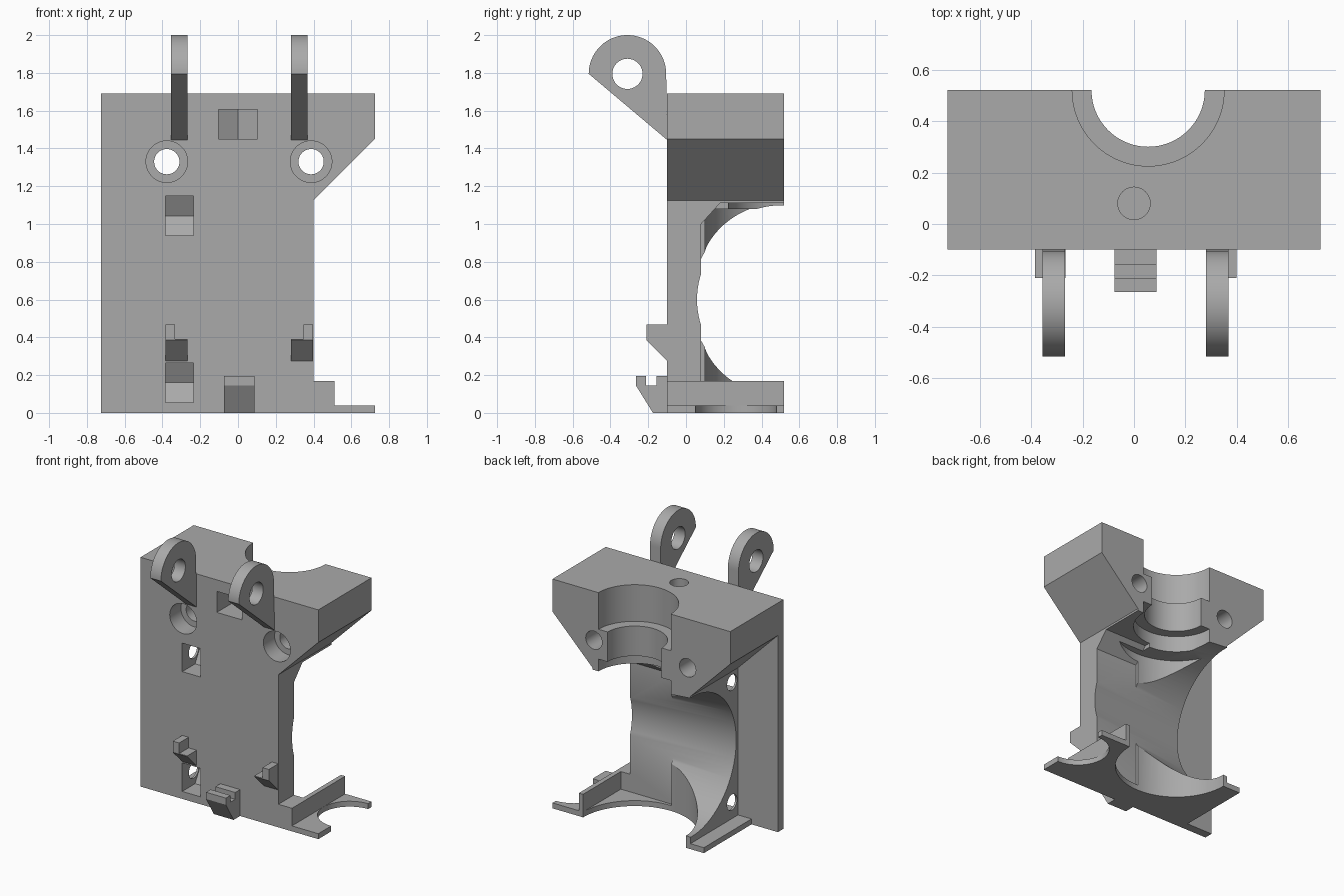
import bpy, bmesh
from math import pi, cos, sin
from mathutils import Matrix, Vector

old = bpy.data.objects.get("Cube")
if old:
    bpy.data.objects.remove(old)

grey = bpy.data.materials.new("plain grey")
grey.use_nodes = True
colour = (0.4, 0.4, 0.4, 1)
grey.diffuse_color = colour
grey.node_tree.nodes["Principled BSDF"].inputs["Base Color"].default_value = colour


def finish(bm, name):
    bmesh.ops.recalc_face_normals(bm, faces=bm.faces)
    me = bpy.data.meshes.new(name)
    bm.to_mesh(me)
    bm.free()
    me.materials.append(grey)
    ob = bpy.data.objects.new(name, me)
    bpy.context.collection.objects.link(ob)
    return ob


def prism(name, axis, pts, a, b):
    """Extrude a 2D outline along an axis from a to b."""
    place = {"x": lambda u, v, w: (w, u, v),
             "y": lambda u, v, w: (u, w, v),
             "z": lambda u, v, w: (u, v, w)}[axis]
    bm = bmesh.new()
    face = bm.faces.new([bm.verts.new(place(u, v, a)) for u, v in pts])
    ext = bmesh.ops.extrude_face_region(bm, geom=[face])
    shift = Vector(place(0, 0, b - a))
    bmesh.ops.translate(bm, vec=shift,
                        verts=[g for g in ext["geom"] if isinstance(g, bmesh.types.BMVert)])
    return finish(bm, name)


def ring(u, v, r, n=64, start=0.0, sweep=2 * pi):
    return [(u + r * cos(start + sweep * i / n), v + r * sin(start + sweep * i / n))
            for i in range(n)]


def rect(u0, u1, v0, v1):
    return [(u0, v0), (u1, v0), (u1, v1), (u0, v1)]


def combine(target, tool, op):
    mod = target.modifiers.new(op, "BOOLEAN")
    mod.operation, mod.solver, mod.object = op, "EXACT", tool
    bpy.context.view_layer.objects.active = target
    bpy.ops.object.modifier_apply(modifier=mod.name)
    bpy.data.objects.remove(tool)


def smooth(ob):
    bpy.ops.object.select_all(action="DESELECT")
    ob.select_set(True)
    bpy.context.view_layer.objects.active = ob
    bpy.ops.object.shade_smooth_by_angle(angle=0.5)


FRONT, BACK, W, H = -0.10, 0.52, 0.725, 1.69
NOZ = (0.055, BACK)  # vertical socket axis

# Clamp block and body as one outline
body = prism("main_body", "y", [(-0.4, 0), (0.4, 0), (0.4, 1.125), (W, 1.45), (W, H),
                                (-W, H), (-W, 1.45), (-0.4, 1.125)], FRONT, BACK)

# Fan duct: round at one side, narrowing to the other
bm = bmesh.new()
bmesh.ops.create_cone(bm, cap_ends=True, segments=96, radius1=0.515, radius2=0.44, depth=0.84,
                      matrix=Matrix.Translation((0, 0.5, 0.6)) @ Matrix.Rotation(pi / 2, 4, "Y"))
cuts = [finish(bm, "duct")]
# Open side of the duct
cuts.append(prism("side_opening", "x", [(0.08, 0.04), (0.7, 0.04), (0.7, 1.11), (0.18, 1.11),
                                        (0.08, 1.0)], 0.05, 0.8))
for cut in cuts:
    combine(body, cut, "DIFFERENCE")

# Back flange, base plate and ribs
scallop = ring(W, 0.265, 0.215, 32, 1.5 * pi, -pi) + [(W, 0.48)]
base = [(-0.51, FRONT), (W, FRONT)] + scallop + [(W, BACK), (-0.51, BACK)]
for part in (prism("flange", "y", rect(-W, -0.35, 0, 1.6), FRONT, -0.035),
             prism("base_plate", "z", base, 0, 0.04),
             prism("rib", "x", rect(FRONT, BACK, 0, 0.17), 0.475, 0.51),
             prism("rib_root", "y", rect(0.35, 0.51, 0, 0.17), FRONT, 0.08)):
    combine(body, part, "UNION")

# Stepped vertical socket
for r, z0, z1 in ((0.42, -0.1, 1.08), (0.295, 1.0, 1.2), (0.22, 1.1, 1.5), (0.295, 1.42, 1.8)):
    combine(body, prism("socket", "z", ring(*NOZ, r, 96), z0, z1), "DIFFERENCE")

# Clamp screw holes with counterbores
for x in (-0.377, 0.387):
    combine(body, prism("screw", "y", ring(x, 1.33, 0.067, 40), -0.3, 0.7), "DIFFERENCE")
    combine(body, prism("bore", "y", ring(x, 1.33, 0.11, 48), -0.3, 0.03), "DIFFERENCE")

# Top screw hole with its nut slot
combine(body, prism("top_hole", "z", ring(0, 0.08, 0.063, 40), 1.5, 1.8), "DIFFERENCE")
slot = [(-0.103, -0.3), (0.103, -0.3), (0.103, 0.13), (0, 0.19), (-0.103, 0.13)]
combine(body, prism("top_nut_slot", "z", slot, 1.45, 1.605), "DIFFERENCE")

# Fan screw holes with their nut slots
for z in (0.16, 1.043):
    slot = [(-0.3, z - 0.105), (0.05, z - 0.105), (0.11, z), (0.05, z + 0.105), (-0.3, z + 0.105)]
    combine(body, prism("nut_slot", "x", slot, -0.385 + 0.0, -0.235), "DIFFERENCE")
    combine(body, prism("fan_screw", "x", ring(0.035, z, 0.058, 32), -0.6, -0.3), "DIFFERENCE")
smooth(body)

# Hinge lugs
outline = ring(-0.31, 1.795, 0.205, 40, 0, pi) + [(-0.515, 1.795), (FRONT, 1.445)]
for side, x in (("right", -0.355), ("left", 0.28)):
    lug = prism(side + "_lug", "x", outline, x, x + 0.087)
    combine(lug, prism("pin", "x", ring(-0.31, 1.795, 0.08, 40), x - 0.1, x + 0.2), "DIFFERENCE")
    smooth(lug)

# Belt hooks: a sloped foot with a narrow outer post
foot = [(FRONT, 0.275), (-0.21, 0.385), (-0.21, 0.39), (FRONT, 0.39)]
for side, x0, x1, p0, p1 in (("right", -0.385, -0.267, -0.385, -0.333),
                             ("left", 0.28, 0.398, 0.346, 0.398)):
    hook = prism(side + "_hook", "x", foot, x0, x1)
    combine(hook, prism("post", "x", rect(-0.21, FRONT, 0.386, 0.468), p0, p1), "UNION")

# Lower centre clip with a groove
prism("centre_clip", "x", [(FRONT, 0), (-0.175, 0), (-0.265, 0.145), (-0.265, 0.195),
                           (-0.212, 0.195), (-0.212, 0.145), (-0.157, 0.145),
                           (-0.157, 0.195), (FRONT, 0.195)], -0.075, 0.087)
